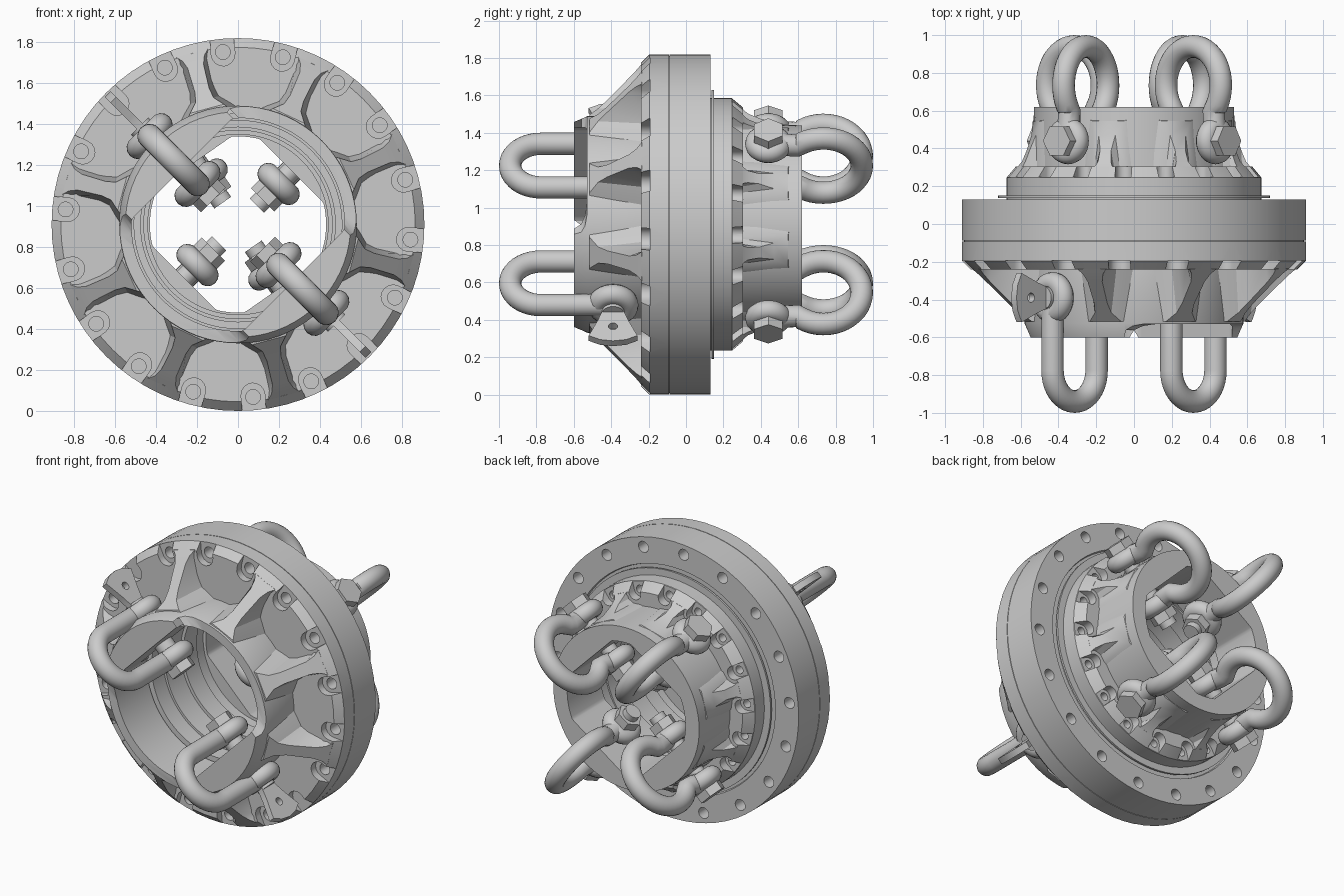
import bpy, bmesh
from math import sin, cos, pi, radians
from mathutils import Vector

if "Cube" in bpy.data.objects:
    bpy.data.objects.remove(bpy.data.objects["Cube"])

CZ = 0.91                                   # height of the shared hub axis (parallel to y)
BOLTS = [15 + 20 * k for k in range(18)]
FRONT_SH = [135, 315]
BACK_SH = [45, 125, 225, 305]
RIBS = [25, 65, 105, 165, 205, 245, 285, 345]


def P(a, r, t, y):
    """Polar frame at angle a: radial r, tangential t, axial y."""
    a = radians(a)
    return Vector((r * cos(a) - t * sin(a), y, CZ + r * sin(a) + t * cos(a)))


def circle(r, n=32, cx=0, cy=0):
    return [(cx + r * cos(2 * pi * i / n), cy + r * sin(2 * pi * i / n)) for i in range(n)]


def grid(bm, rings, closed=False):
    """Skin a list of point rings; cap the ends unless closed."""
    vs = [[bm.verts.new(p) for p in ring] for ring in rings]
    n, m = len(vs), len(vs[0])
    for i in range(n if closed else n - 1):
        a, b = vs[i], vs[(i + 1) % n]
        for j in range(m):
            bm.faces.new((a[j], a[(j + 1) % m], b[(j + 1) % m], b[j]))
    if not closed:
        bm.faces.new(vs[0])
        bm.faces.new(vs[-1])


def finish(name, bm):
    bmesh.ops.recalc_face_normals(bm, faces=bm.faces)
    me = bpy.data.meshes.new(name)
    bm.to_mesh(me)
    bm.free()
    ob = bpy.data.objects.new(name, me)
    bpy.context.collection.objects.link(ob)
    return ob


def prism(name, outline, plane, lo, hi, angles=(0,)):
    """Extrude a 2D outline in plane 'rt', 'ry' or 'ty', repeated round the axis."""
    bm = bmesh.new()
    for a in angles:
        f = {'rt': lambda u, v, w: P(a, u, v, w),
             'ry': lambda u, v, w: P(a, u, w, v),
             'ty': lambda u, v, w: P(a, w, u, v)}[plane]
        grid(bm, [[f(u, v, w) for u, v in outline] for w in (lo, hi)])
    return finish(name, bm)


def lathe(name, prof, n=72):
    bm = bmesh.new()
    grid(bm, [[P(360 * i / n, r, 0, y) for r, y in prof] for i in range(n)], True)
    return finish(name, bm)


def cut(ob, cutter):
    m = ob.modifiers.new('cut', 'BOOLEAN')
    m.operation, m.solver, m.object = 'DIFFERENCE', 'EXACT', cutter
    bpy.context.view_layer.update()
    dg = bpy.context.evaluated_depsgraph_get()
    me = bpy.data.meshes.new_from_object(ob.evaluated_get(dg))
    ob.modifiers.clear()
    ob.data = me
    bpy.data.objects.remove(cutter)


def u_slot(r, w, out=1.0):
    """Pocket outline: rounded at the inside, open at the rim."""
    return [(out, w), (out, -w)] + [(r - w * sin(pi * i / 8), -w * cos(pi * i / 8)) for i in range(9)]


def bore(r, flat, angles):
    """Round bore flattened at the given angles."""
    pts = []
    for i in range(180):
        d = 2 * i
        k = max([cos(radians(d - a)) for a in angles])
        rr = min(r, flat / k) if k > 0 else r
        pts.append((rr * cos(radians(d)), rr * sin(radians(d))))
    return pts


def ribs(name, stations, base, angles):
    """Flared webs: stations are (r, top y, half width top, half width base)."""
    bm = bmesh.new()
    for a in angles:
        grid(bm, [[P(a, r, -b, base), P(a, r, -t, y), P(a, r, t, y), P(a, r, b, base)]
                  for r, y, t, b in stations])
    return finish(name, bm)


def tube(name, path, rad, angles, n=20):
    """Round bar along a path in the radial/axial plane."""
    bm = bmesh.new()
    for a in angles:
        rings = []
        for i, p in enumerate(path):
            q0, q1 = Vector(path[max(i - 1, 0)]), Vector(path[min(i + 1, len(path) - 1)])
            d = (q1 - q0).normalized()
            rings.append([P(a, p[0] - d.y * rad * cos(k), rad * sin(k), p[1] + d.x * rad * cos(k))
                          for k in [2 * pi * j / n for j in range(n)]])
        grid(bm, rings)
    return finish(name, bm)


def eyes(name, radii, y, major, minor, angles):
    """Rounded shackle eyes with a radial axis."""
    bm = bmesh.new()
    for a in angles:
        for r in radii:
            grid(bm, [[P(a, r + minor * sin(v), (major + minor * cos(v)) * cos(u),
                         y + (major + minor * cos(v)) * sin(u))
                       for v in [2 * pi * j / 14 for j in range(14)]]
                      for u in [2 * pi * i / 32 for i in range(32)]], True)
    return finish(name, bm)


# front cover with its hub, raised saddles, bore and bolt pockets
cover = lathe('front_cover', [(.3, -.6), (.55, -.6), (.58, -.525), (.575, -.24), (.865, -.24),
                              (.91, -.195), (.91, -.092), (.5, -.092), (.5, -.3), (.3, -.3)])
cut(cover, prism('c', bore(.52, .385, FRONT_SH), 'rt', -.75, -.2))
cut(cover, prism('c', [(.8, -.7), (.8, -.53), (.44, -.53), (.40, -.54), (.37, -.56), (.35, -.6), (.33, -.7)],
                 'ry', -.8, .8, (45,)))
cut(cover, prism('c', [(.8, -.7), (.8, -.53), (.44, -.53), (.40, -.54), (.37, -.56), (.35, -.6), (.33, -.7)],
                 'ry', -.8, .8, (225,)))
cut(cover, prism('c', u_slot(.835, .058), 'rt', -.4, -.193, BOLTS))
THRU = [a for a in BOLTS if a not in FRONT_SH]
cut(cover, prism('c', circle(.036, 20, .845), 'rt', -.4, .1, THRU))
ribs('front_ribs', [(.53, -.52, .13, .17), (.585, -.515, .085, .12), (.63, -.47, .045, .075),
                    (.68, -.42, .036, .065), (.80, -.305, .04, .07), (.84, -.265, .055, .085),
                    (.866, -.238, .08, .09)], -.21, RIBS)

# main outer ring
ring = lathe('main_ring', [(.5, -.088), (.91, -.088), (.91, .13), (.74, .13), (.735, .115),
                           (.70, .115), (.69, .13), (.5, .13)])
cut(ring, prism('c', circle(.036, 20, .845), 'rt', -.3, .4, BOLTS))
lathe('seam_spacer', [(.55, -.1), (.9, -.1), (.9, -.08), (.55, -.08)])

# stepped rings inside the bore
lathe('bearing_ring', [(.475, -.22), (.51, -.22), (.51, .2), (.44, .2), (.44, .06), (.46, .06),
                       (.46, -.1), (.475, -.1)])
lathe('seal_plate', [(.5, .137), (.72, .137), (.72, .15), (.5, .15)])

# back flange with its hub, flattened bore and bolt pockets
back = lathe('back_flange', [(.45, .12), (.675, .12), (.675, .245), (.625, .305), (.535, .305),
                             (.53, .62), (.3, .62), (.3, .28), (.45, .28)])
cut(back, prism('c', bore(.43, .37, BACK_SH), 'rt', .2, .8))
cut(back, prism('c', u_slot(.615, .043, .8), 'rt', .248, .5, BOLTS))
cut(back, prism('c', circle(.026, 16, .62), 'rt', .16, .5, BOLTS))
ribs('back_ribs', [(.50, .56, .13, .15), (.532, .545, .085, .12), (.55, .47, .045, .075),
                   (.58, .39, .03, .055), (.605, .33, .035, .06), (.625, .303, .05, .06)], .25, RIBS)

# front shackles: U bows straddling the hub wall
M = .445
arc = [i * pi / 20 for i in range(21)]
tube('front_shackle_bows', [(M + .165, -.44)] + [(M + .165 * cos(k), -.775 - .165 * sin(k)) for k in arc]
     + [(M - .165, -.44)], .06, FRONT_SH)
eyes('front_shackle_eyes', (M - .165, M + .165), -.39, .08, .056, FRONT_SH)
prism('front_shackle_pins', circle(.06, 24, 0, -.39), 'ty', .17, .68, FRONT_SH)
prism('front_shackle_collars', circle(.085, 6, 0, -.39), 'ty', .17, .235, FRONT_SH)
tab = prism('front_pin_handles', [(.62, -.45), (.68, -.45), (.74, -.47), (.86, -.52), (.89, -.46), (.90, -.39),
                                  (.89, -.32), (.86, -.26), (.74, -.31), (.68, -.33), (.62, -.33)],
            'ry', -.02, .02, FRONT_SH)
cut(tab, prism('c', circle(.025, 16, .79, -.39), 'ry', -.1, .1, FRONT_SH))

# back shackles: wide rounded bows with hex bolts
bow = [radians(-42 + 264 * i / 32) for i in range(33)]
tube('back_shackle_bows', [(M + .165, .47), (M + .155, .54)]
     + [(M + .205 * cos(k), .735 + .205 * sin(k)) for k in bow]
     + [(M - .155, .54), (M - .165, .47)], .06, BACK_SH)
eyes('back_shackle_eyes', (M - .165, M + .165), .44, .07, .054, BACK_SH)
prism('back_shackle_pins', circle(.05, 24, 0, .44), 'ty', .13, .68, BACK_SH)
prism('back_bolt_heads', circle(.088, 6, 0, .44), 'ty', .635, .715, BACK_SH)
prism('back_bolt_nuts', circle(.08, 6, 0, .44), 'ty', .17, .24, BACK_SH)

# smooth shading with sharp edges kept
for ob in bpy.context.scene.objects:
    ob.select_set(True)
    bpy.context.view_layer.objects.active = ob
bpy.ops.object.shade_smooth_by_angle(angle=radians(30))
